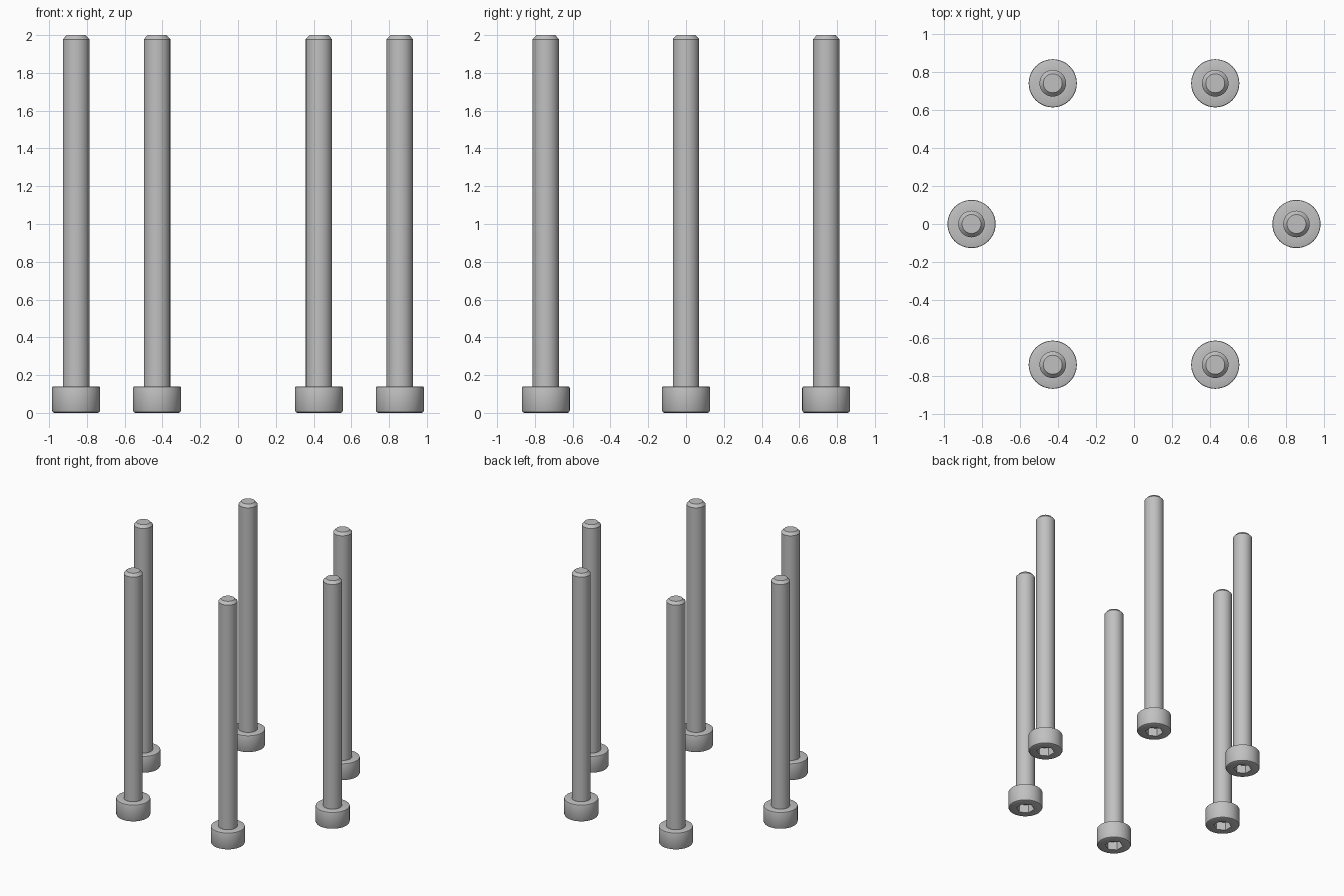
import bpy, bmesh, math

if "Cube" in bpy.data.objects:
    bpy.data.objects.remove(bpy.data.objects["Cube"])

SEG = 48            # sides of each turned part
RING = 0.857        # radius of the bolt circle
APOTHEM = 0.058     # half the socket width across flats

steel = bpy.data.materials.new("steel_grey")
steel.diffuse_color = (0.53, 0.53, 0.53, 1)
steel.use_nodes = True
steel.node_tree.nodes["Principled BSDF"].inputs["Base Color"].default_value = steel.diffuse_color


def hex_radius(a):
    """Radius of a hexagon with flats at 0, 60, 120... degrees."""
    d = (a + math.pi / 6) % (math.pi / 3) - math.pi / 6
    return APOTHEM / math.cos(d)


# (radius, height) from socket floor to tip; None means the hexagon outline
PROFILE = [
    (None, 0.065), (None, 0.0),                                   # hex socket
    (0.115, 0.0), (0.123, 0.004), (0.127, 0.012),                 # rounded lower rim
    (0.127, 0.132), (0.125, 0.138), (0.120, 0.140),               # head wall and shoulder
    (0.070, 0.140), (0.070, 1.978), (0.050, 2.0),                 # shank and chamfered tip
]


def screw_mesh():
    bm = bmesh.new()
    rings = []
    for r, z in PROFILE:
        ring = []
        for i in range(SEG):
            a = 2 * math.pi * i / SEG
            rad = hex_radius(a) if r is None else r
            ring.append(bm.verts.new((rad * math.cos(a), rad * math.sin(a), z)))
        rings.append(ring)
    for lo, hi in zip(rings, rings[1:]):
        for i in range(SEG):
            j = (i + 1) % SEG
            bm.faces.new((lo[i], lo[j], hi[j], hi[i]))
    bm.faces.new(rings[0][::-1])    # socket floor
    bm.faces.new(rings[-1])         # tip
    bmesh.ops.recalc_face_normals(bm, faces=bm.faces)
    mesh = bpy.data.meshes.new("socket_screw")
    bm.to_mesh(mesh)
    bm.free()
    mesh.materials.append(steel)
    return mesh


# Six identical screws around the circle
mesh = screw_mesh()
for k in range(6):
    a = math.radians(60 * k)
    screw = bpy.data.objects.new(f"socket_screw_{k + 1}", mesh)
    screw.location = (RING * math.cos(a), RING * math.sin(a), 0)
    bpy.context.collection.objects.link(screw)

# Smooth round walls, crisp edges
bpy.context.view_layer.objects.active = screw
screw.select_set(True)
bpy.ops.object.shade_smooth_by_angle(angle=math.radians(28))
